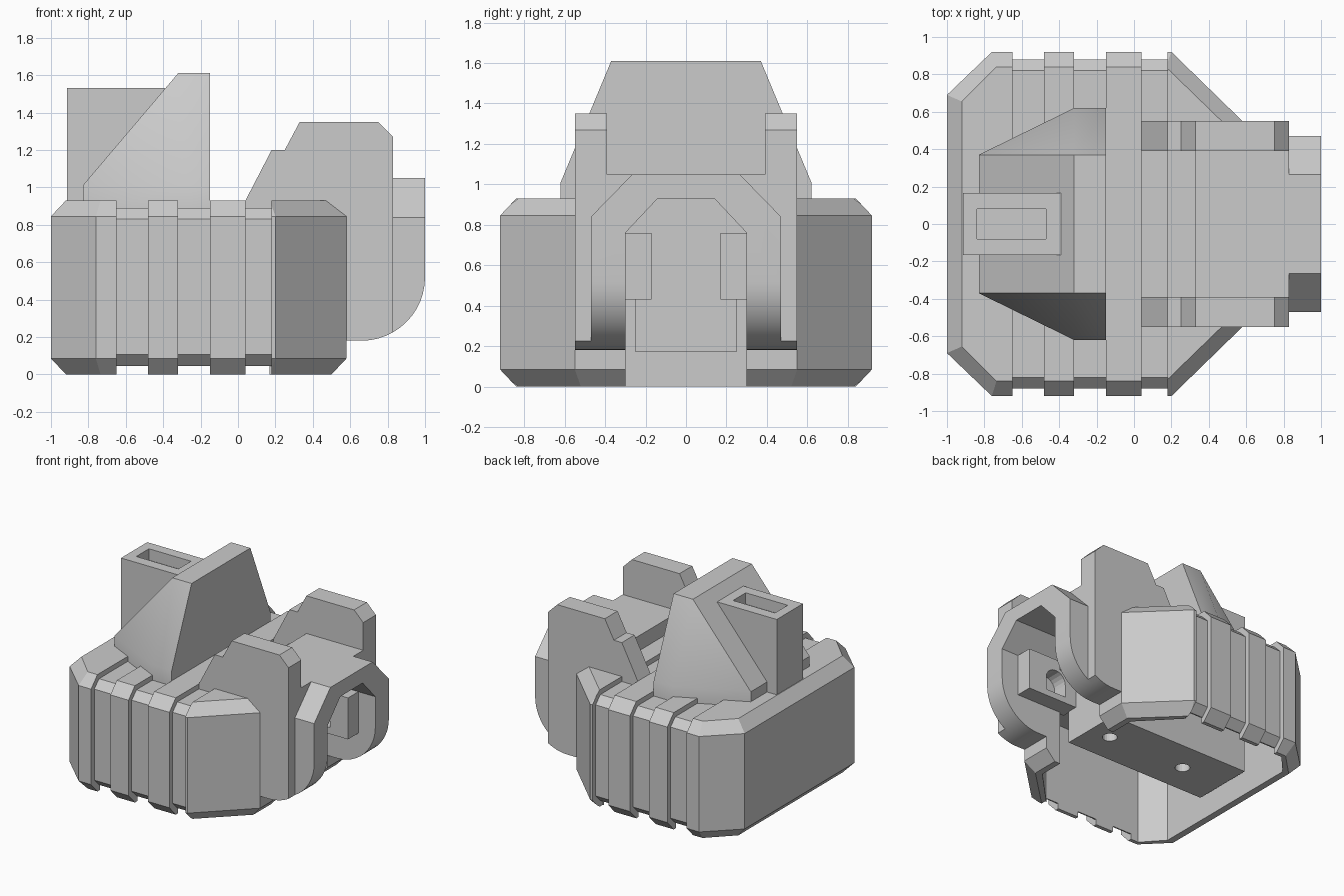
import bpy, bmesh, math

if "Cube" in bpy.data.objects:
    bpy.data.objects.remove(bpy.data.objects["Cube"], do_unlink=True)

grey = bpy.data.materials.new("plain grey")
grey.use_nodes = True
colour = (0.6, 0.6, 0.6, 1)
grey.diffuse_color = colour
grey.node_tree.nodes["Principled BSDF"].inputs["Base Color"].default_value = colour


def finish(name, bm):
    bmesh.ops.recalc_face_normals(bm, faces=bm.faces)
    mesh = bpy.data.meshes.new(name)
    bm.to_mesh(mesh)
    bm.free()
    mesh.materials.append(grey)
    obj = bpy.data.objects.new(name, mesh)
    bpy.context.collection.objects.link(obj)
    return obj


def loft(name, rings):
    """Skin matching rings of points and cap both ends."""
    bm = bmesh.new()
    rows = [[bm.verts.new(p) for p in ring] for ring in rings]
    n = len(rows[0])
    for a, b in zip(rows, rows[1:]):
        for i in range(n):
            j = (i + 1) % n
            bm.faces.new((a[i], a[j], b[j], b[i]))
    bm.faces.new(rows[0])
    bm.faces.new(rows[-1])
    return finish(name, bm)


def prism(name, profile, axis, low, high):
    """Extrude a 2D profile along an axis; the profile keeps x, y, z order."""
    def place(p, t):
        q = list(p)
        q.insert("xyz".index(axis), t)
        return q
    return loft(name, [[place(p, t) for p in profile] for t in (low, high)])


def box(name, x, y, z):
    return prism(name, [(x[0], y[0]), (x[1], y[0]), (x[1], y[1]), (x[0], y[1])], "z", *z)


def hull(name, points):
    bm = bmesh.new()
    for p in points:
        bm.verts.new(p)
    bmesh.ops.convex_hull(bm, input=bm.verts)
    bmesh.ops.dissolve_limit(bm, angle_limit=0.03, verts=bm.verts, edges=bm.edges)
    return finish(name, bm)


def carve(obj, cutters, operation="DIFFERENCE"):
    """Bake boolean cuts into the object and drop the cutters."""
    for c in cutters:
        c.hide_render = True
        m = obj.modifiers.new("cut", "BOOLEAN")
        m.operation, m.solver, m.object = operation, "EXACT", c
    bpy.context.view_layer.update()
    graph = bpy.context.evaluated_depsgraph_get()
    mesh = bpy.data.meshes.new_from_object(obj.evaluated_get(graph))
    obj.modifiers.clear()
    obj.data = mesh
    for c in cutters:
        bpy.data.objects.remove(c, do_unlink=True)


def plan(half):
    """Complete a top outline from its positive-y half."""
    return half + [(x, -y) for x, y in reversed(half)]


def section(half):
    """Complete a y-z section from its positive-y half."""
    return half + [(-y, z) for y, z in reversed(half)]


def smooth(obj, degrees):
    bpy.ops.object.select_all(action="DESELECT")
    obj.select_set(True)
    bpy.context.view_layer.objects.active = obj
    bpy.ops.object.shade_smooth_by_angle(angle=math.radians(degrees))


def tunnel():
    return prism("tunnel_cutter", section([(0.3, -0.1), (0.3, 0.76), (0.14, 0.93)]), "x", 0.41, 1.2)


# Main housing: chamfered plan, hollow and open below, banded by grooves
wide = plan([(-1, 0.69), (-0.76, 0.92), (0.2, 0.92), (0.58, 0.55)])
narrow = plan([(-0.92, 0.655), (-0.735, 0.84), (0.17, 0.84), (0.5, 0.52)])
housing = loft("housing", [[(x, y, z) for x, y in ring] for ring, z in
                           ((narrow, 0), (wide, 0.085), (wide, 0.845), (narrow, 0.93))])
cavity = plan([(-0.865, 0.65), (-0.72, 0.81), (0.15, 0.81), (0.45, 0.5)])
cuts = [prism("cavity_cutter", cavity, "z", -0.1, 0.7), tunnel()]
band = section([(1.1, 1.1), (1.1, -0.1), (0.79, -0.1), (0.79, 0.045), (0.82, 0.045),
                (0.88, 0.105), (0.88, 0.83), (0.82, 0.89)])
for x0, x1 in ((-0.65, -0.48), (-0.32, -0.15), (0.04, 0.18)):
    cuts.append(prism("groove_cutter", band, "x", x0, x1))
carve(housing, cuts)

# Central rail inside the housing with two screw holes
rail = box("inner_rail", (-0.84, 0.41), (-0.25, 0.25), (0.17, 0.75))
holes = []
for x in (-0.46, 0.23):
    ring = [(x + 0.055 * math.cos(a), 0.055 * math.sin(a))
            for a in (i * math.tau / 20 for i in range(20))]
    holes.append(prism("hole_cutter", ring, "z", 0.1, 0.35))
carve(rail, holes)

# Quarter-round lower corner shared by the arch and the carriage
arc = [(0.66 + 0.34 * math.sin(a), 0.52 - 0.34 * math.cos(a))
       for a in (i * math.pi / 24 for i in range(13))]

# Arch at the end, open below
arch = prism("end_arch", section([(0.47, 0.1), (0.47, 0.84), (0.265, 1.05)]), "x", 0.6, 1.0)
outline = [(0.5, 0.18)] + arc[:-1] + [(1.0, 0.52), (1.0, 1.2), (0.5, 1.2)]
carve(arch, [prism("outline_cutter", outline, "y", -1, 1)], "INTERSECT")
carve(arch, [tunnel()])
smooth(arch, 20)

# Carriage: two tall side plates joined by a flat deck
side = [(0.5, 0.18)] + [p for p in arc if p[0] < 0.825] + [
    (0.83, 0.226), (0.83, 1.27), (0.75, 1.35), (0.33, 1.35), (0.25, 1.2),
    (0.18, 1.2), (0.04, 0.93), (0.04, 0.85), (0.5, 0.85)]
carriage = prism("carriage", side, "y", -0.55, 0.55)
channel = [(0, 0.8), (0.33, 0.8), (0.33, 1.05), (0.9, 1.05), (0.9, 1.5), (0, 1.5)]
carve(carriage, [prism("channel_cutter", channel, "y", -0.39, 0.39), tunnel()])
smooth(carriage, 20)

# Lugs inside the arch, each with a round-topped window
window = [(0.69, 0.48), (0.51, 0.48)] + [
    (0.6 - 0.09 * math.cos(a), 0.58 + 0.09 * math.sin(a))
    for a in (i * math.pi / 10 for i in range(11))]
for name, s in (("left_lug", 1), ("right_lug", -1)):
    lug = box(name, (0.4, 0.85), sorted((s * 0.17, s * 0.32)), (0.43, 0.76))
    carve(lug, [prism("window_cutter", window, "y", *sorted((s * 0.1, s * 0.29)))])

# Tall wedge on the top
points = []
for s in (1, -1):
    for z in (0.85, 1.01):
        points += [(-0.83, s * 0.37, z), (-0.32, s * 0.62, z), (-0.15, s * 0.62, z)]
    points += [(-0.32, s * 0.37, 1.61), (-0.15, s * 0.37, 1.61)]
smooth(hull("top_wedge", points), 30)

# Slotted box behind the wedge
slot_box = box("slotted_box", (-0.915, -0.39), (-0.165, 0.165), (0.85, 1.53))
carve(slot_box, [box("slot_cutter", (-0.84, -0.47), (-0.08, 0.08), (1.44, 1.7))])
